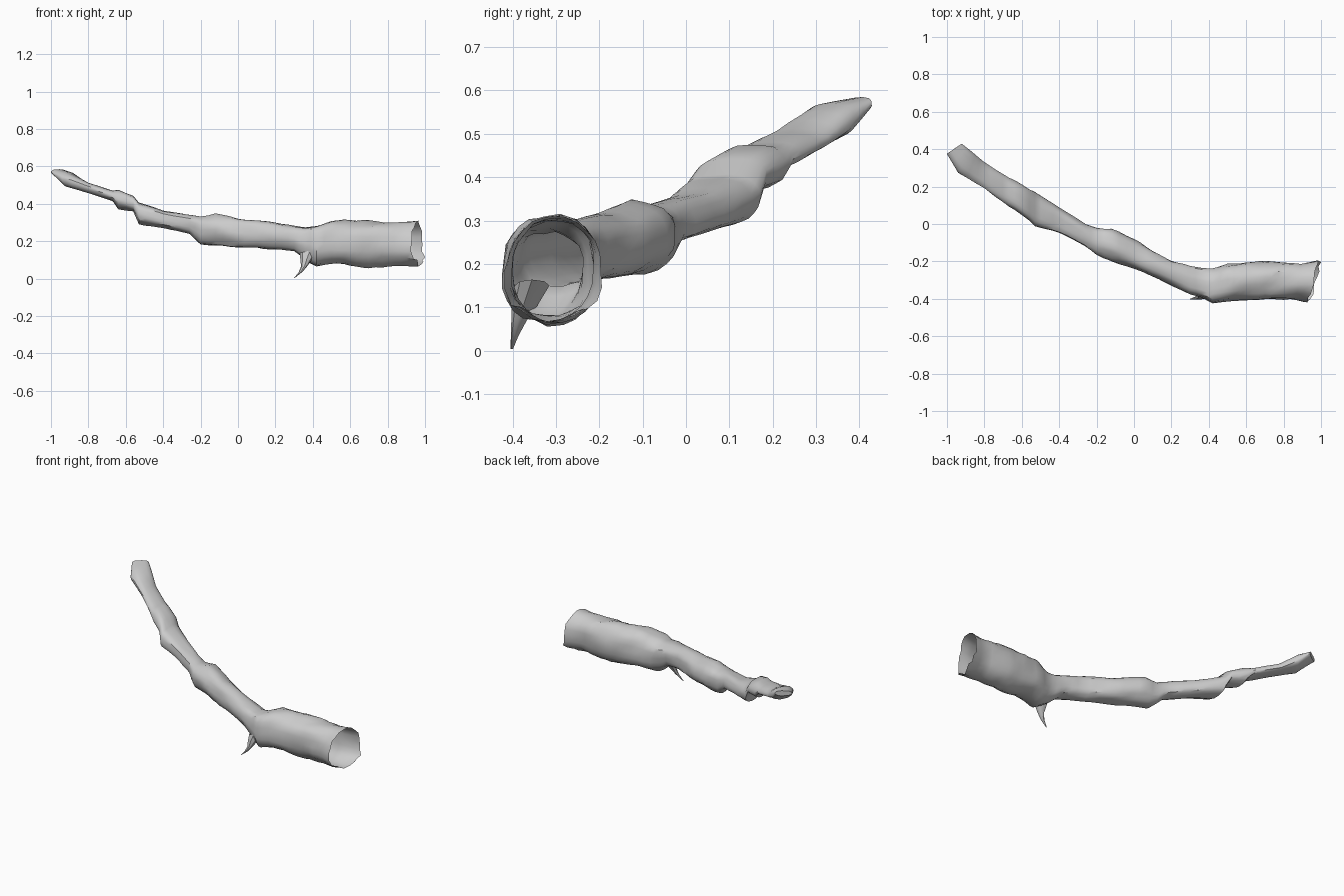
import bpy, bmesh, math, random
from mathutils import Vector, noise

if "Cube" in bpy.data.objects:
    bpy.data.objects.remove(bpy.data.objects["Cube"])

random.seed(4)

# Stations of the trunk: x, y min, y max, z min, z max, x half-slant of the ring
STATIONS = [
    (0.96, -.415, -.19, .065, .305, .03),
    (0.88, -.405, -.207, .072, .302, .012),
    (0.70, -.402, -.20, .062, .305, 0),
    (0.50, -.415, -.212, .078, .308, 0),
    (0.42, -.425, -.235, .072, .285, 0),
    (0.36, -.395, -.235, .10, .277, 0),
    (0.30, -.38, -.225, .145, .285, 0),
    (0.20, -.325, -.195, .155, .295, 0),
    (0.10, -.28, -.145, .165, .31, 0),
    (0.00, -.24, -.085, .17, .32, 0),
    (-.12, -.195, -.025, .178, .348, 0),
    (-.20, -.165, -.02, .185, .335, 0),
    (-.26, -.12, 0.0, .24, .342, 0),
    (-.40, -.05, .09, .27, .365, 0),
    (-.53, -.01, .175, .29, .41, 0),
    (-.56, .02, .19, .36, .445, 0),
    (-.64, .075, .235, .372, .475, 0),
    (-.67, .095, .25, .415, .47, 0),
    (-.80, .19, .325, .455, .513, 0),
    (-.905, .275, .39, .49, .572, .035),
    (-.96, .375, .43, .553, .585, .04),
]


def loft(name, rings, cap_last=False):
    """Skin a list of rings of points into one smooth object."""
    bm = bmesh.new()
    vr = [[bm.verts.new(p) for p in ring] for ring in rings]
    n = len(rings[0])
    for a, b in zip(vr, vr[1:]):
        for i in range(n):
            j = (i + 1) % n
            bm.faces.new((a[i], a[j], b[j], b[i]))
    if cap_last:
        bm.faces.new(vr[-1])
    bm.normal_update()
    # Make the walls face away from the centre of the first ring
    c = sum((Vector(p) for p in rings[0]), Vector()) / n
    f = bm.faces[0] if not hasattr(bm.faces, "ensure_lookup_table") else None
    bm.faces.ensure_lookup_table()
    f = bm.faces[0]
    if f.normal.dot(f.calc_center_median() - c) < 0:
        bmesh.ops.reverse_faces(bm, faces=bm.faces[:])
    me = bpy.data.meshes.new(name)
    bm.to_mesh(me)
    bm.free()
    ob = bpy.data.objects.new(name, me)
    bpy.context.collection.objects.link(ob)
    bpy.ops.object.select_all(action='DESELECT')
    ob.select_set(True)
    bpy.context.view_layer.objects.active = ob
    bpy.ops.object.shade_smooth_by_angle(angle=math.radians(35))
    return ob


def bark_ring(s, sides=22):
    """Slightly boxy ring with bark-like unevenness."""
    x, y0, y1, z0, z1, slant = s
    pts = []
    for i in range(sides):
        a = 2 * math.pi * i / sides
        cy, cz = math.cos(a), math.sin(a)
        u = math.copysign(abs(cy) ** .88, cy)
        v = math.copysign(abs(cz) ** .88, cz)
        w = noise.noise(Vector((x * 6, cy * 1.6, cz * 1.6)))
        w += .5 * noise.noise(Vector((x * 17, cy * 3, cz * 3 + 9)))
        k = 1 + .11 * w
        pts.append(Vector((x + slant * u,
                           (y0 + y1) / 2 + (y1 - y0) / 2 * u * k,
                           (z0 + z1) / 2 + (z1 - z0) / 2 * v * k)))
    return pts


# Hollow trunk: stations blended into closely spaced rings
rings = []
for a, b in zip(STATIONS, STATIONS[1:]):
    steps = max(1, round((a[0] - b[0]) / .035))
    for k in range(steps):
        t = k / steps
        rings.append(bark_ring([p + (q - p) * t for p, q in zip(a, b)]))
rings.append(bark_ring(STATIONS[-1]))

# Ragged broken edge, with the lower back lip hanging out
for p in rings[0]:
    p.x += random.uniform(-.008, .008)
    if p.z < .12:
        p.z += random.uniform(-.012, .012)
        p.x += .012
loft("hollow_trunk", rings, cap_last=True)

# Thorn-like broken twig under the bend
TWIG = [(.385, -.355, .15, .055, .04), (.368, -.372, .105, .034, .03),
        (.357, -.385, .07, .02, .018), (.335, -.395, .035, .012, .009),
        (.302, -.402, .004, .003, .003)]
loft("twig_stub", [[Vector((x + rx * math.cos(i * math.pi / 4),
                            y + ry * math.sin(i * math.pi / 4),
                            z + rx * .25 * math.cos(i * math.pi / 4)))
                    for i in range(8)] for x, y, z, rx, ry in TWIG],
     cap_last=True)
